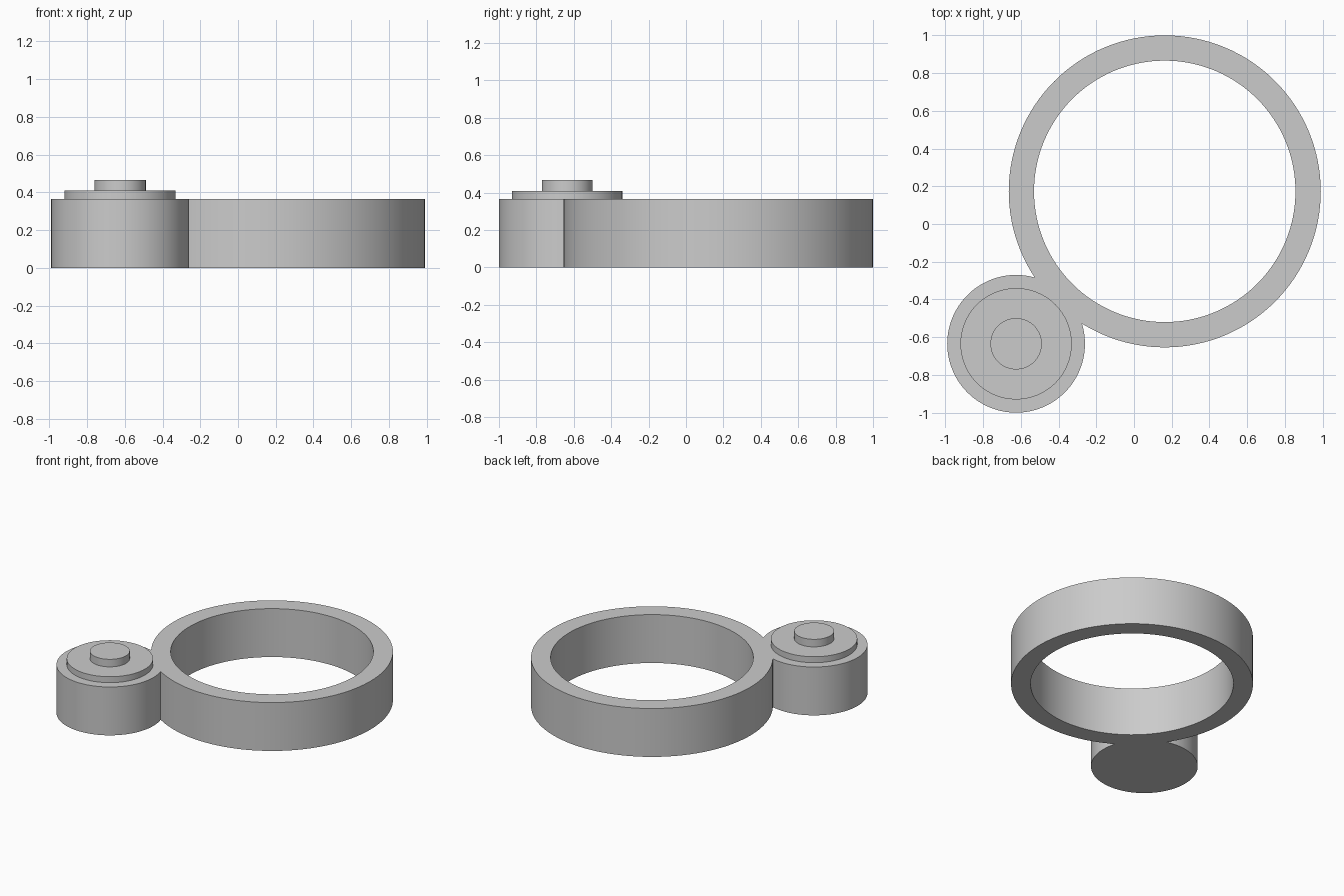
import bpy
import bmesh
from math import radians, pi, cos, sin

cube = bpy.data.objects.get("Cube")
if cube:
    bpy.data.objects.remove(cube, do_unlink=True)

RING_CENTRE = (0.163, 0.173)
BOSS_CENTRE = (-0.625, -0.635)
BODY_HEIGHT = 0.365

grey = bpy.data.materials.new("plain grey")
grey.use_nodes = True
colour = (0.6, 0.6, 0.6, 1)
grey.diffuse_color = colour
grey.node_tree.nodes["Principled BSDF"].inputs["Base Color"].default_value = colour


def lathe(name, centre, profile, segments=128):
    """Sweep a closed (radius, z) profile round a vertical axis."""
    bm = bmesh.new()
    loops = []
    for r, z in profile:
        loops.append([bm.verts.new((r * cos(2 * pi * i / segments),
                                    r * sin(2 * pi * i / segments), z))
                      for i in range(segments)] if r > 0 else None)
    for a, b in zip(loops, loops[1:] + loops[:1]):
        if a and b:
            for i in range(segments):
                j = (i + 1) % segments
                bm.faces.new((a[i], a[j], b[j], b[i]))
        elif a or b:
            bm.faces.new(a or b)  # flat cap
    bmesh.ops.recalc_face_normals(bm, faces=bm.faces)
    mesh = bpy.data.meshes.new(name)
    bm.to_mesh(mesh)
    bm.free()
    mesh.materials.append(grey)
    obj = bpy.data.objects.new(name, mesh)
    obj.location = (*centre, 0)
    bpy.context.collection.objects.link(obj)
    return obj


def select_only(obj):
    bpy.ops.object.select_all(action="DESELECT")
    obj.select_set(True)
    bpy.context.view_layer.objects.active = obj


# Open ring
ring = lathe("ring_body", RING_CENTRE,
             [(0.827, 0), (0.827, BODY_HEIGHT), (0.693, BODY_HEIGHT), (0.693, 0)])

# Solid boss with its stepped disc and button
boss = lathe("stepped_boss", BOSS_CENTRE,
             [(0, 0), (0.365, 0), (0.365, BODY_HEIGHT),
              (0.295, BODY_HEIGHT), (0.295, 0.41),
              (0.136, 0.41), (0.136, 0.467), (0, 0.467)])

# Fuse the boss into the ring as one solid
select_only(ring)
union = ring.modifiers.new("fuse_boss", "BOOLEAN")
union.operation = "UNION"
union.solver = "EXACT"
union.object = boss
bpy.ops.object.modifier_apply(modifier=union.name)
bpy.data.objects.remove(boss, do_unlink=True)
ring.name = "ring_with_boss"

bpy.ops.object.shade_smooth_by_angle(angle=radians(30))
